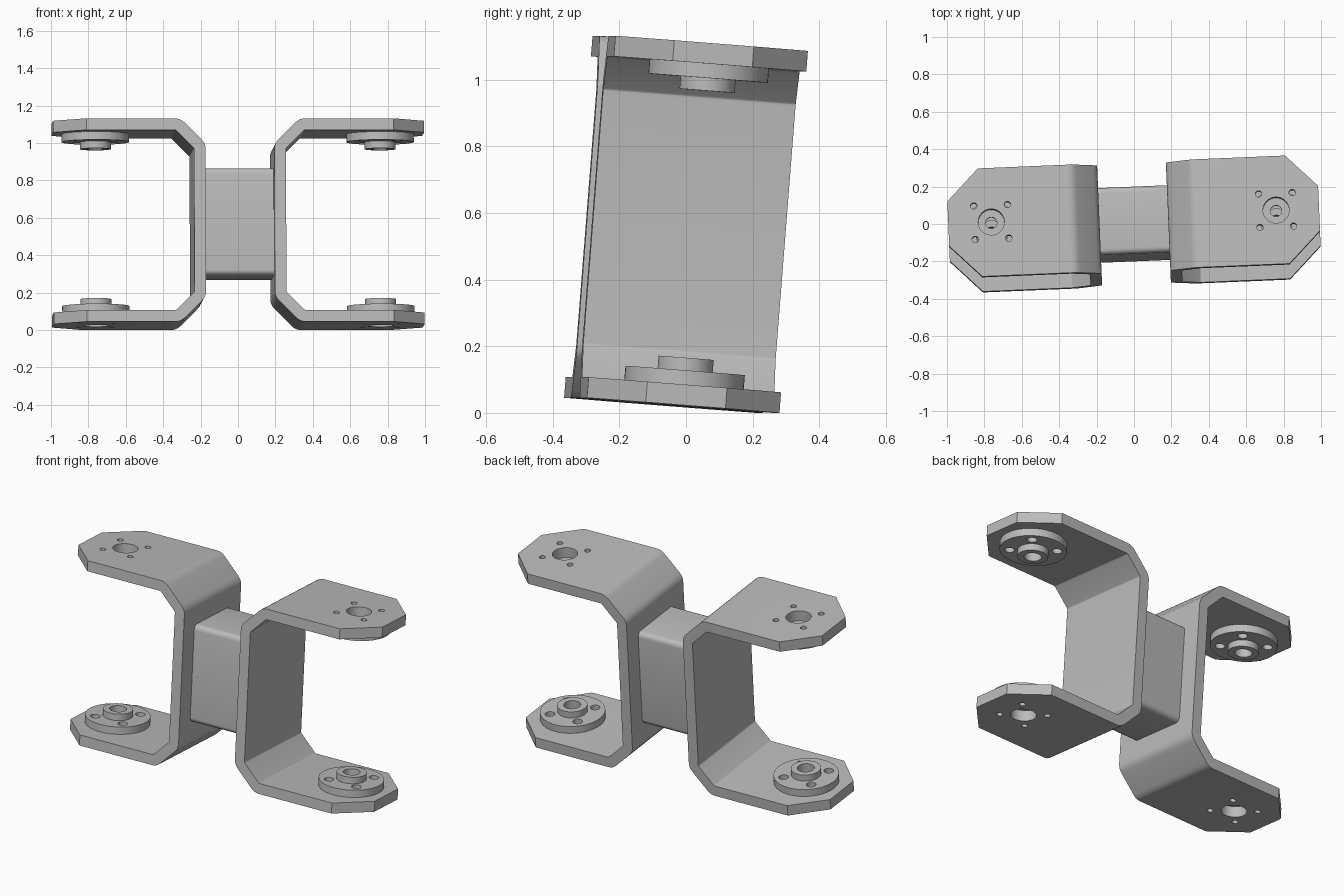
import bpy, bmesh, math
from mathutils import Matrix, Vector

if "Cube" in bpy.data.objects:
    bpy.data.objects.remove(bpy.data.objects["Cube"], do_unlink=True)

HALF_H, HALF_W, THICK = 0.545, 0.29, 0.062     # bracket height, width, sheet
WEB_X, TIP_X, HUB_X = 0.184, 0.992, 0.762
CORNER, BEND = 0.17, 0.135                     # tip chamfer, bend chamfer
DISC_R, BOSS_R = 0.18, 0.083
SCREW = 0.09                                   # screw offset from the hub axis

# The whole assembly leans back and is turned slightly
POSE = (Matrix.Translation((0, 0, 0.566)) @ Matrix.Rotation(math.radians(2.4), 4, 'Z')
        @ Matrix.Rotation(math.radians(-4.5), 4, 'X'))

grey = bpy.data.materials.new("grey_metal")
grey.use_nodes = True
COLOUR = (0.5, 0.5, 0.5, 1)
grey.diffuse_color = COLOUR
for node in grey.node_tree.nodes:
    if node.type == 'BSDF_PRINCIPLED':
        node.inputs["Base Color"].default_value = COLOUR


def make_object(name, bm):
    mesh = bpy.data.meshes.new(name)
    bm.to_mesh(mesh)
    bm.free()
    obj = bpy.data.objects.new(name, mesh)
    bpy.context.collection.objects.link(obj)
    return obj


def drill(obj, holes):
    """Cut vertical cylinders (x, y, z, radius, depth) out of the object."""
    bm = bmesh.new()
    for x, y, z, radius, depth in holes:
        bmesh.ops.create_cone(bm, cap_ends=True, segments=32, radius1=radius, radius2=radius,
                              depth=depth, matrix=Matrix.Translation((x, y, z)))
    cutter = make_object("hole_cutter", bm)
    cutter.hide_render = True
    mod = obj.modifiers.new("holes", 'BOOLEAN')
    mod.operation, mod.solver, mod.object = 'DIFFERENCE', 'EXACT', cutter
    return cutter


def finish(obj, place=Matrix(), cutter=None):
    """Bake modifiers, move into place, colour and shade."""
    graph = bpy.context.evaluated_depsgraph_get()
    mesh = bpy.data.meshes.new_from_object(obj.evaluated_get(graph))
    obj.modifiers.clear()
    obj.data = mesh
    if cutter:
        bpy.data.objects.remove(cutter, do_unlink=True)
    mesh.transform(POSE @ place)
    mesh.materials.clear()
    mesh.materials.append(grey)
    bpy.ops.object.select_all(action='DESELECT')
    obj.select_set(True)
    bpy.context.view_layer.objects.active = obj
    bpy.ops.object.shade_smooth_by_angle(angle=math.radians(30))


def rounded(a, corner, b, setback=0.03, steps=4):
    """Points of a small round at a corner between two neighbours."""
    start = corner + (a - corner).normalized() * setback
    end = corner + (b - corner).normalized() * setback
    return [start.lerp(corner, t).lerp(corner.lerp(end, t), t)
            for t in (i / steps for i in range(steps + 1))]


def screw_holes(x, z, radius, depth):
    return [(x + sx * SCREW, sy * SCREW, z, radius, depth) for sx in (-1, 1) for sy in (-1, 1)]


# C-shaped sheet bracket with chamfered tips
def bracket(name, place):
    outline = [Vector(p) for p in ((TIP_X, HALF_H), (WEB_X + BEND, HALF_H),
                                   (WEB_X, HALF_H - BEND), (WEB_X, 0))]
    upper = [p for i in (1, 2) for p in rounded(*outline[i - 1:i + 2])]
    path = upper + [Vector((p.x, -p.y)) for p in reversed(upper)]
    bm = bmesh.new()
    rows = [[bm.verts.new((p.x, s * HALF_W, p.y)) for s in (-1, 1)] for p in path]
    for a, b in zip(rows, rows[1:]):
        bm.faces.new((a[0], a[1], b[1], b[0]))
    for row, z in ((rows[0], HALF_H), (rows[-1], -HALF_H)):
        tip = [bm.verts.new((x, y, z)) for x, y in (
            (TIP_X - CORNER, -HALF_W), (TIP_X, CORNER - HALF_W),
            (TIP_X, HALF_W - CORNER), (TIP_X - CORNER, HALF_W))]
        loop = [row[0], *tip, row[1]]
        bm.faces.new(loop if z > 0 else loop[::-1])
    obj = make_object(name, bm)
    solid = obj.modifiers.new("thickness", 'SOLIDIFY')
    solid.thickness, solid.offset, solid.use_even_offset = THICK, -1, True
    holes = []
    for z in (-HALF_H, HALF_H):
        holes += [(HUB_X, 0, z, 0.07, 0.2)] + screw_holes(HUB_X, z, 0.017, 0.2)
    finish(obj, place, drill(obj, holes))


# Turned hub: disc, boss and stepped bore
def hub(name, place):
    disc_z, boss_z = THICK + 0.043, THICK + 0.081
    profile = [(0.03, THICK), (DISC_R, THICK), (DISC_R, disc_z), (BOSS_R, disc_z),
               (BOSS_R, boss_z), (0.047, boss_z), (0.047, 0.09), (0.03, 0.09)]
    bm = bmesh.new()
    verts = [bm.verts.new((r, 0, z)) for r, z in profile]
    edges = [bm.edges.new((v, verts[i - 1])) for i, v in enumerate(verts)]
    bmesh.ops.spin(bm, geom=verts + edges, cent=(0, 0, 0), axis=(0, 0, 1),
                   angle=math.tau, steps=64)
    bmesh.ops.remove_doubles(bm, verts=bm.verts, dist=0.0005)
    bmesh.ops.recalc_face_normals(bm, faces=bm.faces)
    obj = make_object(name, bm)
    finish(obj, place, drill(obj, screw_holes(0, 0.08, 0.027, 0.2)))


for side, turn in (("left", 0), ("right", math.pi)):
    spin = Matrix.Rotation(turn, 4, 'Z')
    bracket(side + "_bracket", spin)
    for level, z, flip in (("lower", -HALF_H, 0), ("upper", HALF_H, math.pi)):
        hub(f"{side}_{level}_hub", spin @ Matrix.Translation((HUB_X, 0, z))
            @ Matrix.Rotation(flip, 4, 'X'))

# Central block joining the two brackets, rounded along its length
bm = bmesh.new()
bmesh.ops.create_cube(bm, size=1, matrix=Matrix.Diagonal((2 * WEB_X, 0.36, 0.575, 1)))
long_edges = [e for e in bm.edges if abs(e.verts[0].co.x - e.verts[1].co.x) > 0.1]
bmesh.ops.bevel(bm, geom=long_edges, offset=0.03, segments=5, profile=0.5, affect='EDGES')
finish(make_object("centre_block", bm))
